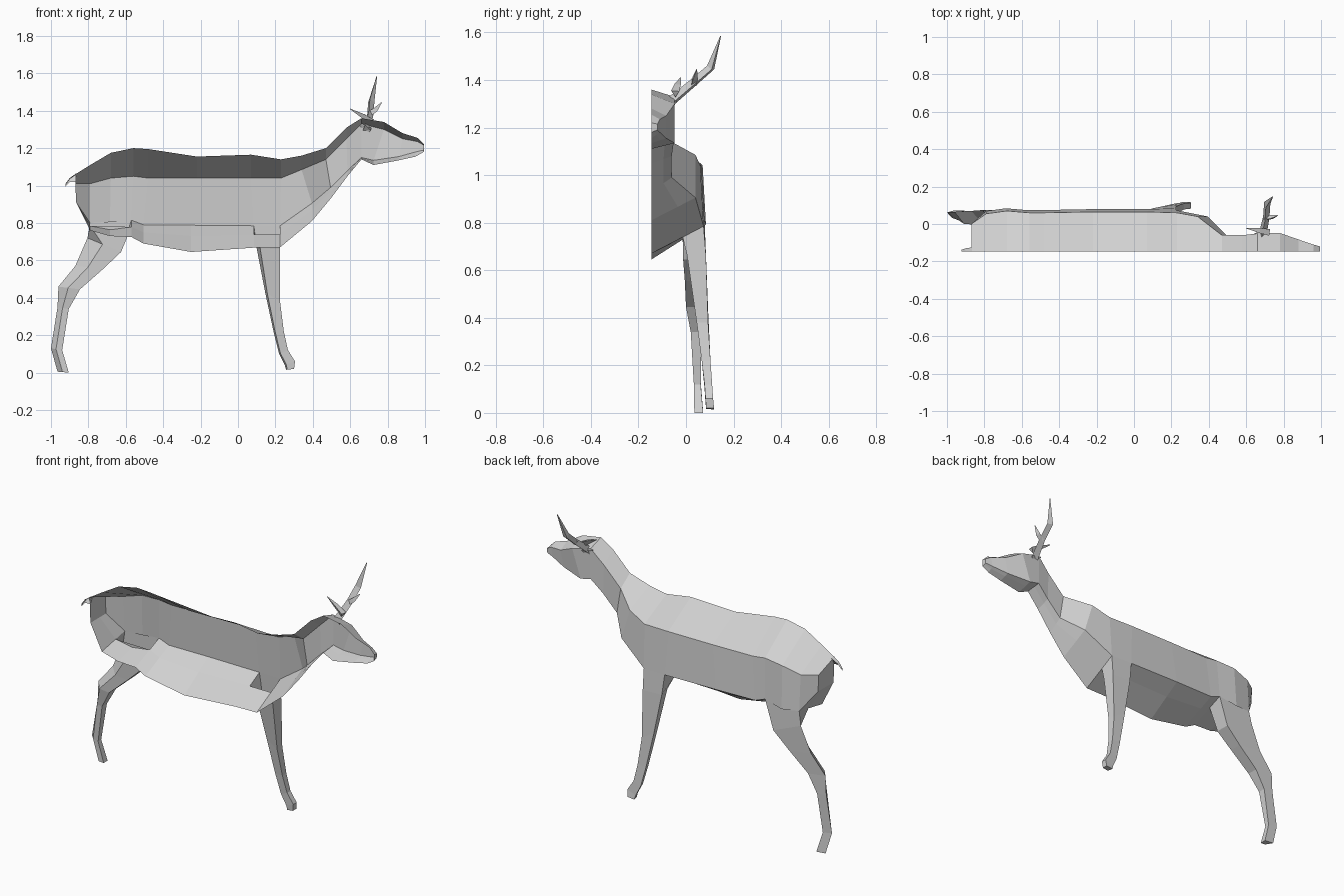
import bpy, bmesh
from mathutils import Vector

if "Cube" in bpy.data.objects:
    bpy.data.objects.remove(bpy.data.objects["Cube"])

CUT = -0.146   # plane of the open half shell

grey = bpy.data.materials.new("light_grey")
grey.diffuse_color = (0.64, 0.64, 0.64, 1)
grey.use_nodes = True
grey.node_tree.nodes["Principled BSDF"].inputs["Base Color"].default_value = grey.diffuse_color


def loft(name, rings, closed=True, cap_start=False, cap_end=False, skip=()):
    """Skin a list of equal-length point rings; skip holds (ring, side) gaps."""
    bm = bmesh.new()
    vs = [[bm.verts.new(p) for p in r] for r in rings]
    n = len(rings[0])
    for i in range(len(vs) - 1):
        for k in range(n if closed else n - 1):
            if (i, k) in skip:
                continue
            j = (k + 1) % n
            bm.faces.new((vs[i][k], vs[i + 1][k], vs[i + 1][j], vs[i][j]))
    if cap_start:
        bm.faces.new(vs[0])
    if cap_end:
        bm.faces.new(vs[-1][::-1])
    if closed:
        bmesh.ops.recalc_face_normals(bm, faces=bm.faces)
    me = bpy.data.meshes.new(name)
    bm.to_mesh(me)
    bm.free()
    me.materials.append(grey)
    ob = bpy.data.objects.new(name, me)
    bpy.context.collection.objects.link(ob)


# Trunk, neck and head sections:
# x above, ridge z, side y, side top z, x below, side bottom z, belly z
trunk = [
    (-.87, 1.06, .0, 1.01, -.865, .91, .91),
    (-.79, 1.11, .055, 1.01, -.79, .80, .76),
    (-.68, 1.175, .07, 1.04, -.685, .79, .73),
    (-.56, 1.20, .06, 1.05, -.57, .815, .725),
    (-.48, 1.195, .06, 1.04, -.505, .79, .69),
    (-.22, 1.155, .065, 1.04, -.25, .788, .645),
    (.07, 1.165, .065, 1.04, .085, .785, .668),
    (.23, 1.14, .06, 1.04, .225, .785, .67),
    (.34, 1.16, .04, 1.085, .395, .905, .81),
]
head = [
    (.47, 1.20, -.06, 1.14, .495, .99, .93),
    (.58, 1.31, -.06, 1.25, .585, 1.08, 1.05),
    (.66, 1.36, -.05, 1.33, .66, 1.15, 1.14),
    (.78, 1.34, -.048, 1.30, .725, 1.135, 1.11),
    (.88, 1.28, -.083, 1.25, .86, 1.155, 1.135),
    (.96, 1.255, -.11, 1.235, .95, 1.18, 1.155),
    (.995, 1.22, -.12, 1.215, .993, 1.19, 1.18),
]
rings = []
for xa, ridge, y, top, xb, bottom, under in trunk + head:
    bulge = .014 if y > .05 else 0      # the barrel widens downwards
    low, belly = Vector((xb, y + bulge, bottom)), Vector((xb, CUT, under))
    rings.append([Vector((xa, CUT, ridge)), Vector((xa, y, top)),
                  low, low.lerp(belly, .4), belly])
# leave leg openings between the lower side and the belly
loft("body", rings, closed=False, cap_start=True, cap_end=True,
     skip={(1, 2), (2, 2), (6, 2)})


def leg(name, back, front, rows, shift):
    """Tube from a body opening; rows: rear x, z, front x, z, outer y, inner y."""
    tube = [[back[2], front[2], front[3], back[3]]]
    for xr, zr, xf, zf, yo, yi in rows:
        rear, fore = Vector((xr, yo, zr)), Vector((xf, yo, zf))
        inner = rear.lerp(fore, shift)
        tube.append([rear, fore, Vector((xf, yi, zf)), Vector((inner.x, yi, inner.z))])
    loft(name, tube, cap_end=True)


leg("front_leg", rings[6], rings[7], [
    (.10, .665, .225, .66, .084, .005),
    (.145, .43, .225, .38, .093, .045),
    (.19, .22, .245, .22, .103, .066),
    (.22, .10, .267, .12, .110, .078),
    (.25, .04, .305, .06, .114, .082),
    (.257, .015, .30, .02, .118, .085)], .15)
leg("hind_leg", rings[1], rings[3], [
    (-.805, .72, -.625, .645, .075, -.012),
    (-.87, .57, -.72, .555, .07, -.005),
    (-.96, .46, -.845, .445, .065, .0),
    (-.965, .35, -.905, .34, .065, .02),
    (-1.0, .13, -.94, .12, .062, .033),
    (-.965, .005, -.905, .0, .072, .035)], .45)


# Tail: small hooked flap on the cut plane
tail = []
for x, top, bottom, y in [(-.865, 1.065, 1.02, -.125), (-.90, 1.04, 1.02, -.13),
                          (-.922, 1.01, .995, -.138)]:
    tail.append([Vector((x, CUT, top)), Vector((x, y, top - .005)), Vector((x, CUT, bottom))])
loft("tail", tail, closed=False, cap_end=True)


def branch(name, *path):
    """Three-sided tapering spike through (x, y, z, radius) points."""
    pts = [Vector(p[:3]) for p in path]
    out = []
    for i, p in enumerate(pts):
        d = (pts[min(i + 1, len(pts) - 1)] - pts[max(i - 1, 0)]).normalized()
        a = d.cross(Vector((.3, -.5, .8))).normalized()
        b = d.cross(a)
        w = path[i][3]
        out.append([p + a * w, p - a * w * .5 + b * w * .87, p - a * w * .5 - b * w * .87])
    loft(name, out, cap_start=True, cap_end=True)


# Antler with its tines
branch("antler_beam", (.685, -.065, 1.305, .024), (.705, .03, 1.385, .02),
       (.71, .105, 1.45, .02), (.742, .146, 1.585, .002))
branch("antler_rear_tine", (.72, -.045, 1.345, .02), (.67, -.035, 1.375, .016),
       (.60, -.022, 1.41, .002))
branch("antler_front_tine", (.70, .03, 1.38, .016), (.735, .035, 1.405, .014),
       (.768, .045, 1.445, .002))
branch("antler_base_spur", (.71, -.055, 1.30, .018), (.645, -.05, 1.325, .003))
